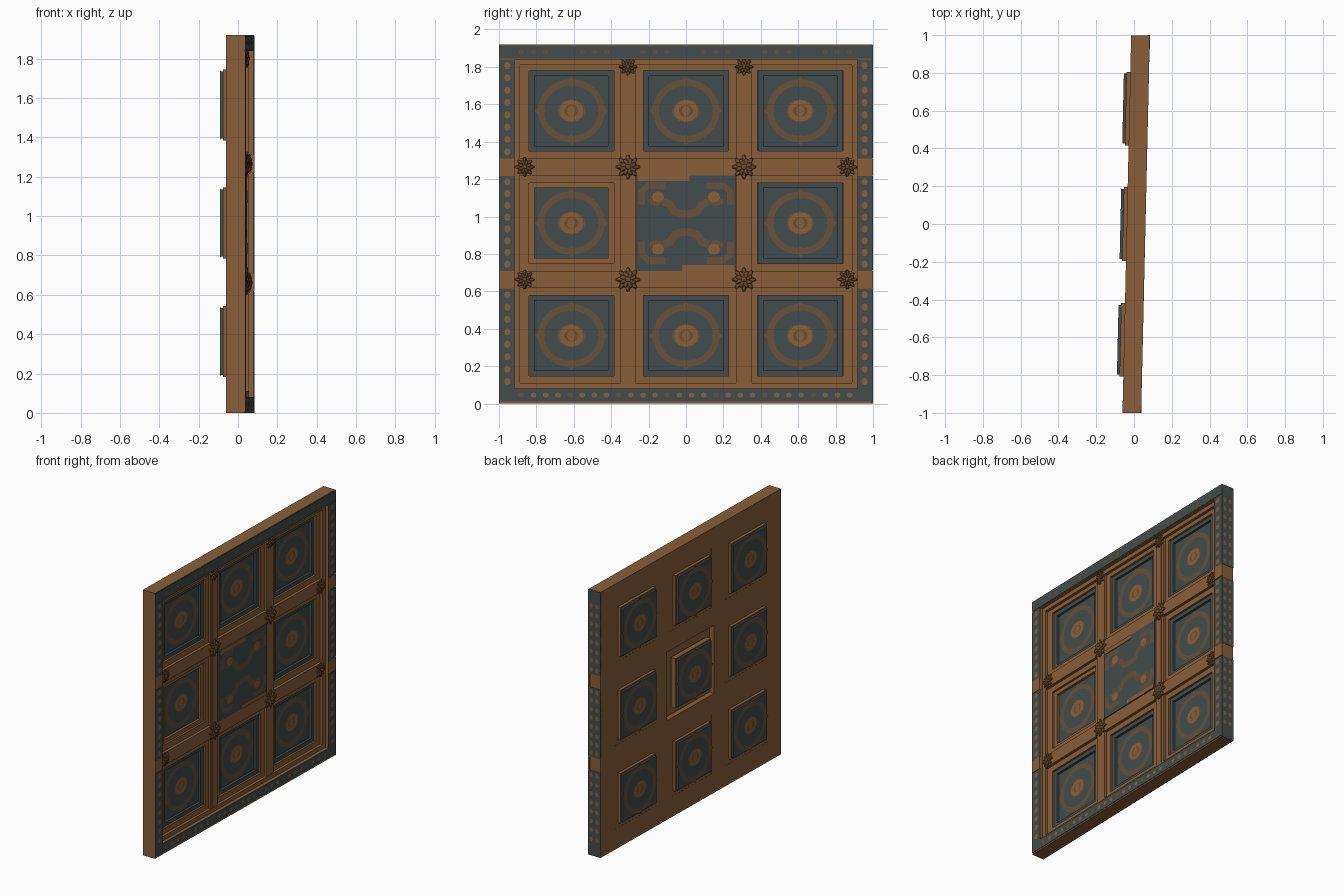
import bpy, bmesh, math
from mathutils import Matrix, Vector

cube = bpy.data.objects.get("Cube")
if cube:
    bpy.data.objects.remove(cube, do_unlink=True)


def material(name, rgb):
    m = bpy.data.materials.new(name)
    m.use_nodes = True
    m.diffuse_color = (*rgb, 1)
    m.node_tree.nodes["Principled BSDF"].inputs["Base Color"].default_value = (*rgb, 1)
    return m


WOOD = material("warm wood", (0.25, 0.113, 0.04))
SLATE = material("slate paint", (0.057, 0.073, 0.074))
OCHRE = material("faded ochre", (0.135, 0.08, 0.041))
CARVED = material("carved wood", (0.16, 0.075, 0.027))

TILT = 0.023            # the whole ceiling leans slightly around z
FRONT, RIB, FIELD, FLOOR, BACK = 0.058, 0.031, 0.016, -0.015, -0.038


class Part:
    """Collects geometry in (depth, y, z) and turns it into one object."""

    def __init__(self, name, mat):
        self.name, self.mat, self.bm = name, mat, bmesh.new()

    def box(self, y0, y1, z0, z1, u0, u1):
        mat = Matrix.Translation(((u0 + u1) / 2, (y0 + y1) / 2, (z0 + z1) / 2))
        mat = mat @ Matrix.Diagonal((u1 - u0, y1 - y0, z1 - z0, 1))
        bmesh.ops.create_cube(self.bm, size=1, matrix=mat)

    def block(self, y, z, w, h, u0, u1):
        self.box(y - w / 2, y + w / 2, z - h / 2, z + h / 2, u0, u1)

    def face(self, pts, u, side=1):
        f = self.bm.faces.new([self.bm.verts.new((u, y, z)) for y, z in pts])
        f.normal_update()
        if f.normal.x * side < 0:
            f.normal_flip()

    def disc(self, y, z, ry, rz, u, side=1, n=12):
        self.face(circle(y, z, ry, rz, n), u, side)

    def ribbon(self, path, width, u, side=1, closed=False):
        pts = [Vector(p) for p in path]
        n = len(pts)
        rails = []
        for i, p in enumerate(pts):
            a = pts[i - 1] if i or closed else p
            b = pts[(i + 1) % n] if i < n - 1 or closed else p
            d = (b - a).normalized() * width / 2
            rails.append((p + Vector((-d.y, d.x)), p - Vector((-d.y, d.x))))
        for i in range(n if closed else n - 1):
            (a, b), (c, d) = rails[i], rails[(i + 1) % n]
            self.face((a, b, d, c), u, side)

    def finish(self):
        for v in self.bm.verts:
            v.co.x += TILT * v.co.y
        me = bpy.data.meshes.new(self.name)
        self.bm.to_mesh(me)
        self.bm.free()
        me.materials.append(self.mat)
        ob = bpy.data.objects.new(self.name, me)
        bpy.context.collection.objects.link(ob)
        return ob


def circle(y, z, ry, rz, n):
    return [(y + ry * math.cos(2 * math.pi * i / n), z + rz * math.sin(2 * math.pi * i / n))
            for i in range(n)]


COLS, ROWS = (-0.613, 0, 0.611), (0.363, 0.965, 1.565)
OPEN_W, OPEN_H = 0.455, 0.43
RIB_Y, RIB_Z = (-0.31, 0.31), (0.663, 1.265)
CELLS = [(y, z, y == 0 and z == ROWS[1]) for y in COLS for z in ROWS]

# Slab with nine openings cut through, the central one larger
slab = Part("slab", WOOD)
slab.box(-1, 0.997, 0, 1.92, BACK, FIELD)
slab = slab.finish()
holes = Part("opening_cutter", WOOD)
for y, z, centre in CELLS:
    grow = 0.065 if centre else 0
    holes.block(y, z, OPEN_W + grow, OPEN_H + grow, -0.2, 0.2)
holes = holes.finish()
cut = slab.modifiers.new("openings", 'BOOLEAN')
cut.operation, cut.object, cut.solver = 'DIFFERENCE', holes, 'EXACT'
cut_mesh = bpy.data.meshes.new_from_object(slab.evaluated_get(bpy.context.evaluated_depsgraph_get()))
slab.modifiers.clear()
slab.data = cut_mesh
bpy.data.objects.remove(holes, do_unlink=True)

# Outer frame with a stepped inner moulding
frame = Part("outer_frame", WOOD)
for inset, width, top in ((0, 0.08, FRONT), (0.08, 0.03, 0.036)):
    y0, y1, z0, z1 = -1 + inset, 0.997 - inset, inset, 1.92 - inset
    for a, b in ((y0, y0 + width), (y1 - width, y1)):
        frame.box(a, b, z0, z1, FIELD, top)
    for a, b in ((z0, z0 + width), (z1 - width, z1)):
        frame.box(y0 + width, y1 - width, a, b, FIELD, top)
for z in RIB_Z:
    for y in (-0.959, 0.959):
        frame.block(y, z, 0.082, 0.09, FRONT - 0.01, 0.062)
frame.finish()

# Raised ribs between the coffers
ribs = Part("ribs", WOOD)
for y in RIB_Y:
    ribs.box(y - 0.04, y + 0.04, 0.08, 1.84, FIELD, RIB)
    ribs.box(y - 0.018, y + 0.018, 0.08, 1.84, RIB, RIB + 0.003)
for z in RIB_Z:
    ribs.box(-0.92, 0.917, z - 0.045, z + 0.045, FIELD, RIB + 0.005)
ribs.finish()

# Coffers: floor, stepped back box, painted faces and stepped lining
floors = Part("coffer_floors", WOOD)
panels = Part("coffer_panels", SLATE)
rings = Part("painted_rings", OCHRE)
hearts = Part("painted_hearts", WOOD)
lining = Part("wooden_lining", WOOD)


def medallion(y, z, u, side):
    rings.ribbon(circle(y, z, 0.162, 0.152, 32), 0.034, u, side, closed=True)
    for dy, dz in ((1, 0), (-1, 0), (0, 1), (0, -1)):
        rings.disc(y + dy * 0.166, z + dz * 0.155, 0.03, 0.029, u + side * 0.0006, side, 4)
    rings.disc(y, z, 0.076, 0.062, u, side)
    hearts.ribbon(circle(y, z, 0.052, 0.045, 12), 0.026, u + side * 0.001, side, closed=True)
    hearts.disc(y, z, 0.022, 0.03, u + side * 0.001, side, 8)


for y, z, centre in CELLS:
    floors.block(y, z, 0.39, 0.36, -0.058, -0.02)
    panels.block(y, z, 0.37, 0.34, -0.072, -0.056)
    medallion(y, z, -0.0732, -1)
    if centre:
        floors.block(y, z, 0.525, 0.5, 0.0, 0.02)
        floors.block(y, z, 0.3, 0.3, -0.03, 0.01)
        continue
    floors.block(y, z, OPEN_W, OPEN_H, BACK + 0.001, -0.02)
    panels.block(y, z, OPEN_W, OPEN_H, -0.02, FLOOR)
    medallion(y, z, FLOOR + 0.0015, 1)
    step = lining if (y, z) == (COLS[0], ROWS[1]) else panels
    for s in (-1, 1):
        step.block(y + s * 0.212, z, 0.03, OPEN_H, FLOOR, 0.002)
        step.block(y, z + s * 0.201, 0.394, 0.028, FLOOR, 0.002)
for part in (floors, panels, lining):
    part.finish()

# Central painted panel on the front
centre_panel = Part("centre_panel", SLATE)
centre_panel.block(0, 0.965, 0.53, 0.51, 0.014, 0.04)
centre_panel.finish()
U = 0.0412
cz = 0.965
for sy in (-1, 1):
    for sz in (-1, 1):
        hearts.disc(sy * 0.15, cz + sz * 0.14, 0.034, 0.03, U + 0.001, 1, 8)
        rings.ribbon([(sy * 0.238, cz + sz * 0.1), (sy * 0.235, cz + sz * 0.17),
                      (sy * 0.2, cz + sz * 0.2), (sy * 0.11, cz + sz * 0.2)], 0.036, U)
        rings.ribbon([(sy * 0.2, cz + sz * 0.12), (sy * 0.16, cz + sz * 0.1),
                      (sy * 0.12, cz + sz * 0.13)], 0.025, U)
        rings.ribbon([(sy * 0.12, cz + sz * 0.115), (sy * 0.085, cz + sz * 0.1),
                      (sy * 0.06, cz + sz * 0.06), (0, cz + sz * 0.045)], 0.042, U)
    hearts.block(sy * -0.12, cz + sy * 0.24, 0.28, 0.03, 0.038, 0.044)

# Painted border strips on the front and on the left end
border = Part("painted_border", SLATE)
TOP = 0.061
spans = ((0.085, 0.615), (0.713, 1.217), (1.313, 1.84))
border.box(-0.997, 0.997, 0.01, 0.08, 0.056, TOP)
border.box(-0.997, 0.997, 1.845, 1.915, 0.056, TOP)
end = Part("painted_end", SLATE)
for k, (a, b) in enumerate(spans):
    for y in (-0.957, 0.957):
        border.box(y - 0.04, y + 0.04, a - 0.006, b, 0.056, TOP)
    end.box(0.99, 0.999, 0 if k == 0 else a, 1.918 if k == 2 else b, BACK, TOP - 0.0005)
border.finish()
end.finish()

# Painted dots along the border
for a, b in spans:
    n = 8
    for i in range(n):
        z = a + (b - a) * (i + 0.5) / n
        for y in (-0.955, 0.955):
            hearts.disc(y, z, 0.017, 0.02, TOP + 0.001, 1, 8)
        for u in (-0.01, 0.035):
            dot = [hearts.bm.verts.new((u + p, 0.9997, z + q))
                   for p, q in reversed(circle(0, 0, 0.013, 0.018, 8))]
            hearts.bm.faces.new(dot)
for i in range(28):
    y = -0.88 + i * 0.065
    (hearts if i % 4 else rings).disc(y, 0.045, 0.016, 0.014, TOP + 0.001, 1, 8)
    if i % 5 < 3:
        rings.disc(y, 1.88, 0.016, 0.012, TOP + 0.001, 1, 8)
rings.finish()
hearts.finish()

# Carved rosettes on the rib crossings and rib ends
rosettes = Part("rosettes", CARVED)


def rosette(y, z, r):
    for layer, (count, reach, lift) in enumerate(((8, 0.64, 0.038), (8, 0.38, 0.043))):
        for i in range(count):
            a = 2 * math.pi * (i + layer / 2) / count
            m = Matrix.Translation((lift, y, z)) @ Matrix.Rotation(a, 4, 'X')
            m = m @ Matrix.Translation((0, r * reach, 0))
            m = m @ Matrix.Diagonal((0.008, r * 0.36, r * 0.2, 1))
            bmesh.ops.create_icosphere(rosettes.bm, subdivisions=1, radius=1, matrix=m)
    m = Matrix.Translation((0.046, y, z)) @ Matrix.Diagonal((0.009, r * 0.22, r * 0.22, 1))
    bmesh.ops.create_icosphere(rosettes.bm, subdivisions=2, radius=1, matrix=m)


for y in RIB_Y:
    rosette(y, 1.8, 0.05)
    for z in RIB_Z:
        rosette(y, z, 0.068)
        rosette(math.copysign(0.862, y), z, 0.054)
rosettes.finish()
